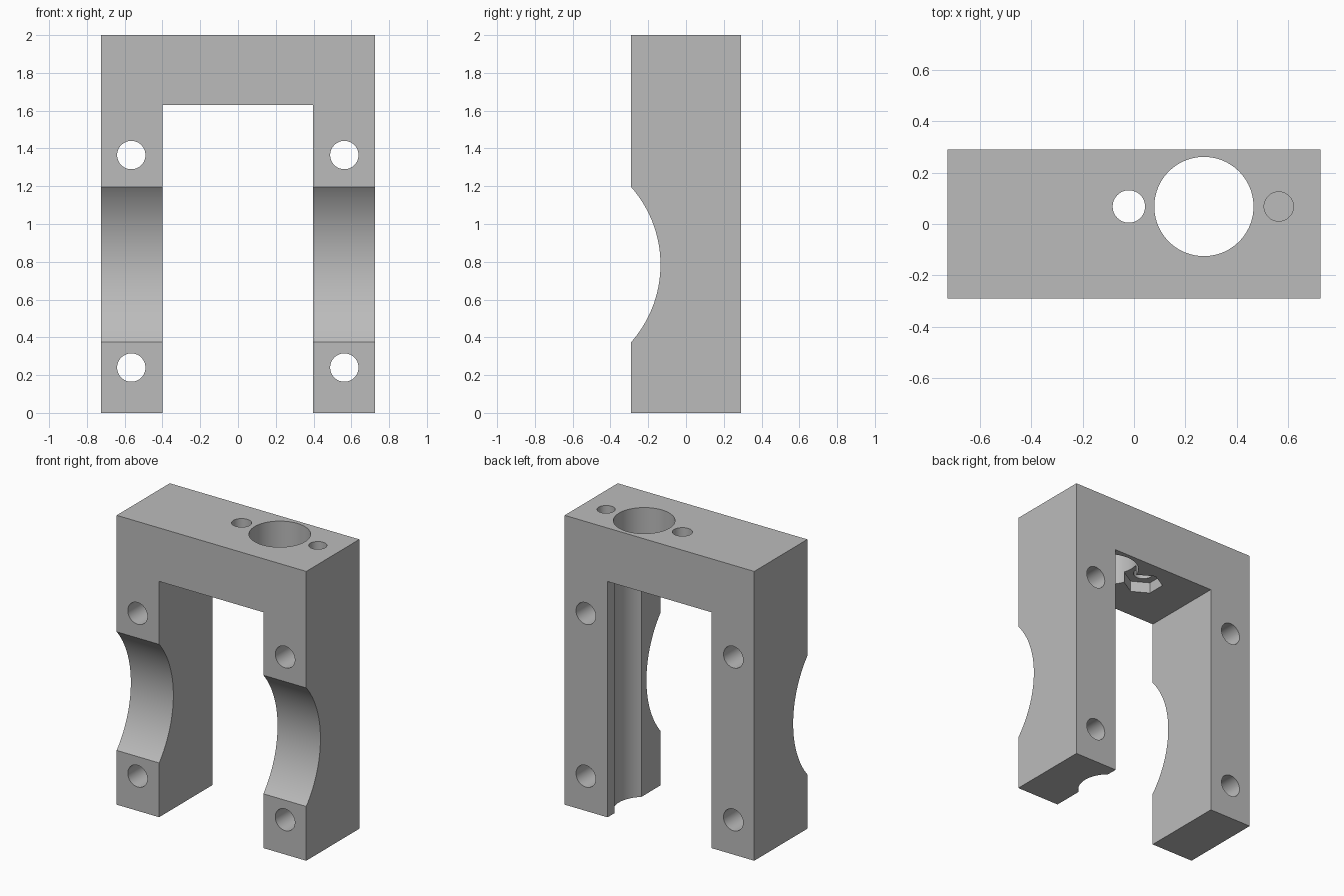
import bpy, math
from mathutils import Matrix

if "Cube" in bpy.data.objects:
    bpy.data.objects.remove(bpy.data.objects["Cube"])

grey = bpy.data.materials.new("plain_grey")
grey.diffuse_color = (0.5, 0.5, 0.5, 1)
grey.use_nodes = True
grey.node_tree.nodes["Principled BSDF"].inputs["Base Color"].default_value = grey.diffuse_color


def prism(name, outline, x0, x1):
    """Extrude a (y, z) outline along x."""
    n = len(outline)
    verts = [(x, y, z) for x in (x0, x1) for y, z in outline]
    faces = [tuple(reversed(range(n))), tuple(range(n, 2 * n))]
    faces += [(i, (i + 1) % n, n + (i + 1) % n, n + i) for i in range(n)]
    mesh = bpy.data.meshes.new(name)
    mesh.from_pydata(verts, [], faces)
    mesh.validate()
    ob = bpy.data.objects.new(name, mesh)
    bpy.context.collection.objects.link(ob)
    mesh.materials.append(grey)
    return ob


def drill(name, centre, radius, length, axis="Z", sides=64, spin=0.0):
    """Cylinder cutter along the given axis."""
    rot = {"Z": (0, 0, spin), "Y": (math.pi / 2, 0, 0), "X": (0, math.pi / 2, 0)}[axis]
    bpy.ops.mesh.primitive_cylinder_add(vertices=sides, radius=radius, depth=length,
                                        location=centre, rotation=rot)
    ob = bpy.context.object
    ob.name = name
    ob.data.materials.append(grey)
    return ob


# Main block
W, D = 0.725, 0.29
block = prism("clamp_bracket", [(-D, 0), (D, 0), (D, 2), (-D, 2)], -W, W)

# Opening between the legs
cutters = [prism("opening_cutter", [(-1, -1), (1, -1), (1, 1.63), (-1, 1.63)], -0.4, 0.397)]

# Round saddle across the front of both legs
cutters.append(drill("saddle_cutter", (0, -0.755, 0.785), 0.62, 3, "X", 128))

# Screw holes from front to back
for x in (-0.565, 0.563):
    for z in (0.24, 1.365):
        cutters.append(drill("screw_cutter", (x, 0, z), 0.075, 2, "Y"))

# Vertical holes: rod hole running down the leg, bolt hole, blind hole
cutters.append(drill("rod_cutter", (0.272, 0.068, 1), 0.193, 4, sides=96))
cutters.append(drill("bolt_cutter", (-0.02, 0.068, 2), 0.063, 2))
cutters.append(drill("blind_cutter", (0.563, 0.068, 2), 0.057, 0.8))

# Hexagonal nut pocket under the top bar
cutters.append(drill("nut_cutter", (-0.02, 0.068, 1.605), 0.125, 0.2, sides=6))

for c in cutters:
    mod = block.modifiers.new(c.name, "BOOLEAN")
    mod.operation = "DIFFERENCE"
    mod.solver = "EXACT"
    mod.object = c

# Bake the cuts and remove the cutters
bpy.context.view_layer.update()
dg = bpy.context.evaluated_depsgraph_get()
result = bpy.data.meshes.new_from_object(block.evaluated_get(dg))
block.modifiers.clear()
block.data = result
for c in cutters:
    bpy.data.objects.remove(c)

# Smooth the bores, keep the edges sharp
bpy.ops.object.select_all(action="DESELECT")
block.select_set(True)
bpy.context.view_layer.objects.active = block
bpy.ops.object.shade_smooth_by_angle(angle=math.radians(25))
